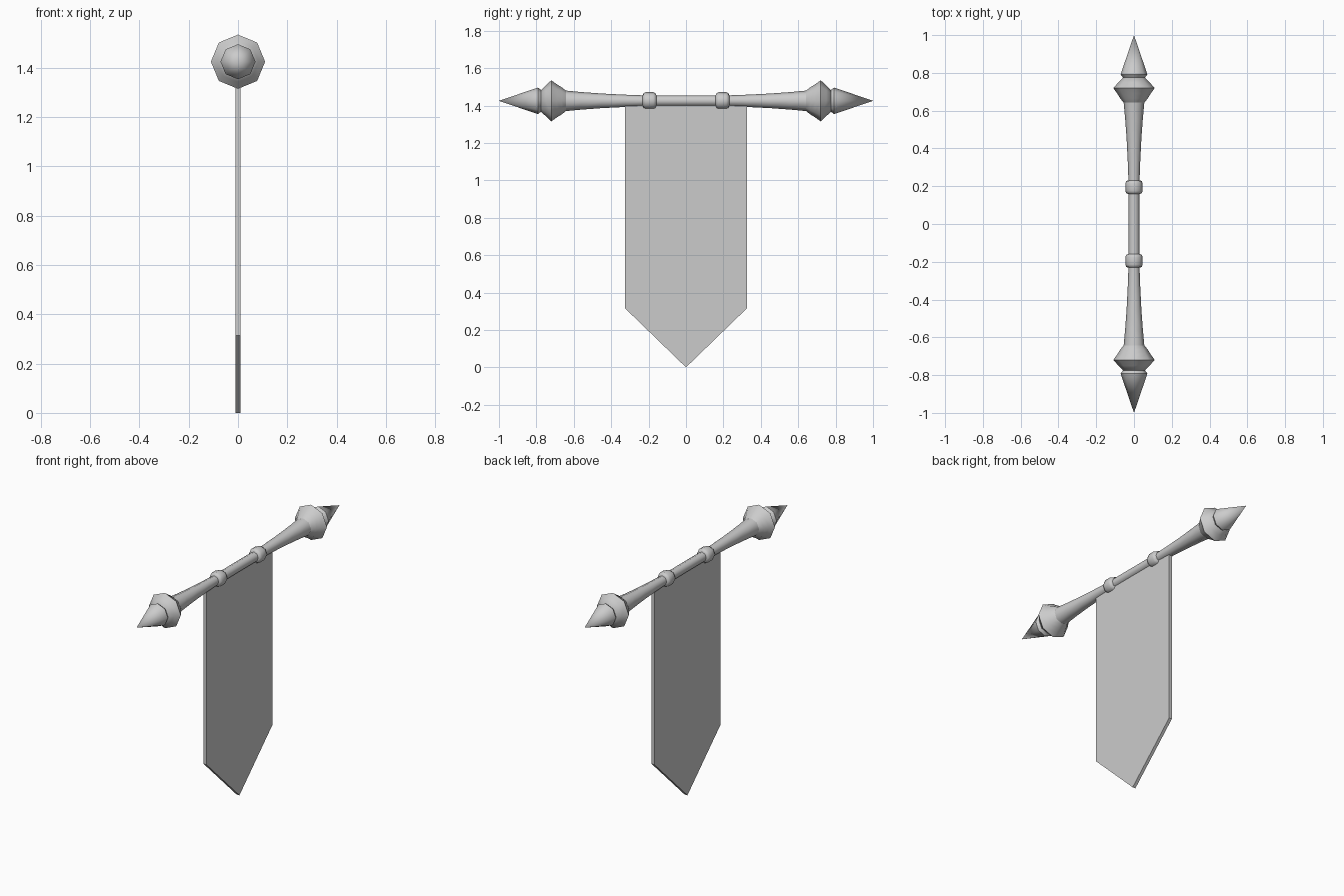
import bpy, bmesh, math

cube = bpy.data.objects.get("Cube")
if cube:
    bpy.data.objects.remove(cube, do_unlink=True)

AXIS_Z = 1.425
SIDES = 8

grey = bpy.data.materials.new("plain grey")
grey.use_nodes = True
colour = (0.6, 0.6, 0.6, 1)
grey.diffuse_color = colour
grey.node_tree.nodes["Principled BSDF"].inputs["Base Color"].default_value = colour


def finish(name, bm, smooth_angle=None):
    """Turn a bmesh into a named object, optionally smooth shaded."""
    bmesh.ops.recalc_face_normals(bm, faces=bm.faces)
    mesh = bpy.data.meshes.new(name)
    bm.to_mesh(mesh)
    bm.free()
    mesh.materials.append(grey)
    obj = bpy.data.objects.new(name, mesh)
    bpy.context.collection.objects.link(obj)
    if smooth_angle:
        bpy.ops.object.select_all(action='DESELECT')
        obj.select_set(True)
        bpy.context.view_layer.objects.active = obj
        bpy.ops.object.shade_smooth_by_angle(angle=math.radians(smooth_angle))
    return obj


def lathe(name, profile, smooth_angle=50):
    """Closed octagonal turning along y from (y, radius) pairs."""
    bm = bmesh.new()
    rings = []
    for y, r in profile:
        if r == 0:
            rings.append([bm.verts.new((0, y, AXIS_Z))] * SIDES)
            continue
        angles = [math.tau * i / SIDES for i in range(SIDES)]
        rings.append([bm.verts.new((r * math.cos(a), y, AXIS_Z + r * math.sin(a)))
                      for a in angles])
    for a, b in zip(rings, rings[1:]):
        for i in range(SIDES):
            j = (i + 1) % SIDES
            corners = dict.fromkeys((a[i], a[j], b[j], b[i]))
            bm.faces.new(list(corners))
    for ring in (rings[0], rings[-1]):
        if ring[0] is not ring[1]:
            bm.faces.new(ring)
    return finish(name, bm, smooth_angle)


# Pole: thin middle flaring to the knobs, mirrored about the centre
half_pole = [(0.22, 0.029), (0.33, 0.033), (0.45, 0.039),
             (0.56, 0.047), (0.645, 0.055)]
lathe("pole", [(-y, r) for y, r in reversed(half_pole)] + half_pole)

# Collars, knobs and spear tips at both ends
collar = [(0.158, 0.028), (0.163, 0.041), (0.175, 0.046),
          (0.215, 0.046), (0.227, 0.041), (0.232, 0.028)]
knob = [(0.64, 0.053), (0.665, 0.073), (0.69, 0.088), (0.72, 0.11),
        (0.75, 0.082), (0.775, 0.058)]
tip = [(0.77, 0.055), (0.792, 0.071), (1.0, 0)]
for side, label in ((-1, "front"), (1, "back")):
    for part, profile in (("collar", collar), ("knob", knob), ("spear_tip", tip)):
        lathe(f"{label}_{part}", [(side * y, r) for y, r in profile])

# Hanging cloth with a pointed lower edge
bm = bmesh.new()
outline = [(-0.325, 1.42), (-0.325, 0.315), (0, 0), (0.325, 0.315), (0.325, 1.42)]
face = bm.faces.new([bm.verts.new((-0.01, y, z)) for y, z in outline])
extruded = bmesh.ops.extrude_face_region(bm, geom=[face], use_keep_orig=True)
moved = [v for v in extruded["geom"] if isinstance(v, bmesh.types.BMVert)]
bmesh.ops.translate(bm, verts=moved, vec=(0.02, 0, 0))
finish("banner_cloth", bm)
